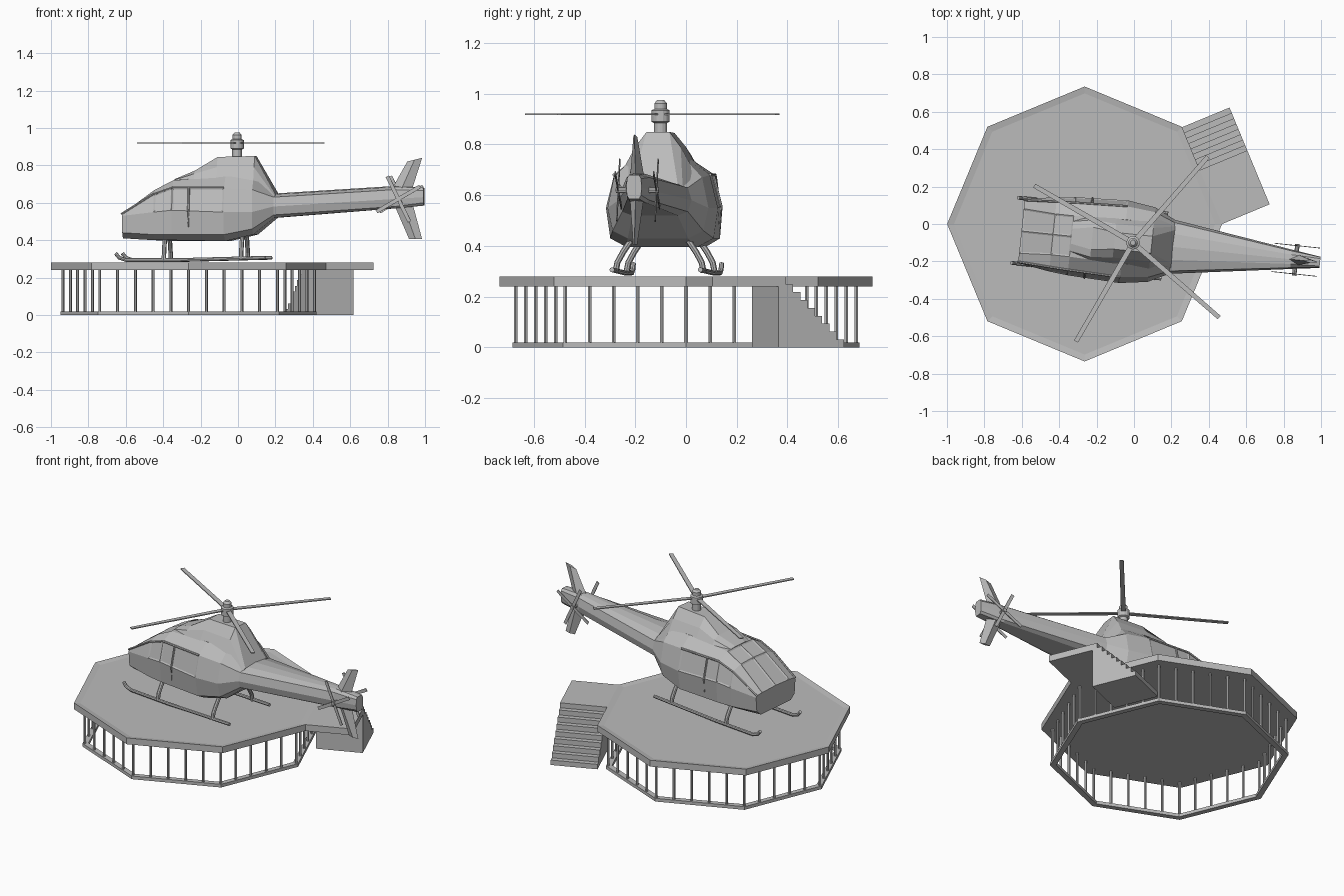
import bpy, bmesh, math
from math import sin, cos, radians, pi
from mathutils import Vector, Matrix

cube = bpy.data.objects.get("Cube")
if cube:
    bpy.data.objects.remove(cube)

# Single material
grey = bpy.data.materials.new("light_grey")
grey.use_nodes = True
GREY = (0.5, 0.5, 0.5, 1)
grey.diffuse_color = GREY
grey.node_tree.nodes["Principled BSDF"].inputs["Base Color"].default_value = GREY


def finish(bm, name, matrix=Matrix()):
    bmesh.ops.recalc_face_normals(bm, faces=bm.faces[:])
    bm.transform(matrix)
    mesh = bpy.data.meshes.new(name)
    bm.to_mesh(mesh)
    bm.free()
    mesh.materials.append(grey)
    ob = bpy.data.objects.new(name, mesh)
    bpy.context.collection.objects.link(ob)
    return ob


def loft(rings, closed=False):
    """Skin equal-sized point rings; cap the ends or close the loop."""
    bm = bmesh.new()
    rows = [[bm.verts.new(p) for p in ring] for ring in rings]
    n = len(rows[0])
    pairs = list(zip(rows, rows[1:])) + ([(rows[-1], rows[0])] if closed else [])
    for a, b in pairs:
        for i in range(n):
            j = (i + 1) % n
            bm.faces.new((a[i], a[j], b[j], b[i]))
    if not closed:
        bm.faces.new(rows[0])
        bm.faces.new(rows[-1])
    bmesh.ops.recalc_face_normals(bm, faces=bm.faces[:])
    return bm


def prism(points, push):
    return loft([points, [Vector(p) + Vector(push) for p in points]])


def tube(path, r, sides=8):
    """Round bar following a path of points."""
    path = [Vector(p) for p in path]
    rings = []
    for i, p in enumerate(path):
        d = path[min(i + 1, len(path) - 1)] - path[max(i - 1, 0)]
        q = d.to_track_quat('Z', 'Y')
        rings.append([p + q @ Vector((r * cos(2 * pi * k / sides), r * sin(2 * pi * k / sides), 0))
                      for k in range(sides)])
    return loft(rings)


def turned(profile, sides=16):
    return loft([[(r * cos(2 * pi * k / sides), r * sin(2 * pi * k / sides), z)
                  for k in range(sides)] for r, z in profile])


# ---------------- Landing pad ----------------
PAD = Vector((-0.264, 0, 0))


def corner(i, r, z=0):
    a = i * pi / 4
    return PAD + Vector((r * cos(a), r * sin(a), z))


# Deck with a raised rim
bm = prism([corner(i, 0.735, 0.24) for i in range(8)], (0, 0, 0.04))
top = max(bm.faces, key=lambda f: f.calc_center_median().z)
bmesh.ops.inset_region(bm, faces=[top], thickness=0.037, depth=0)
for v in top.verts:
    v.co.z -= 0.006
finish(bm, "deck")

# Base ring
finish(loft([[corner(i, r, z) for r, z in ((0.685, 0), (0.685, 0.02), (0.65, 0.02), (0.65, 0))]
             for i in range(8)], closed=True), "base_ring")

# Support posts, five per side
for i in range(8):
    for k in range(5):
        p = corner(i, 0.672).lerp(corner(i + 1, 0.672), k / 5)
        finish(tube([p + Vector((0, 0, 0.01)), p + Vector((0, 0, 0.245))], 0.008, 6), "post")

# Stairs: local x points away from the deck, local y runs along its edge
STAIR = Matrix.Translation(corner(0, 0.735)) @ Matrix.Rotation(radians(22.5), 4, 'Z')
DEPTH, START, STEPS, RUN, RISE = 0.275, 0.281, 9, 0.031, 0.28 / 9
steps = [(0, START, 0), (0, START, 0.28)]
for k in range(STEPS):
    y, z = START + RUN * (k + 1), 0.28 - RISE * k
    steps += [(0, y, z), (0, y, z - RISE)]
finish(prism(steps, (DEPTH, 0, 0)), "stairs", STAIR)
finish(prism([(0, 0, 0.24), (0, START, 0.24), (0, START, 0.28), (0, 0, 0.28)],
             (DEPTH, 0, 0)), "stair_landing", STAIR)

# ---------------- Helicopter: nose at -x, rotor axis at local origin ----------------
HELI = Matrix.Translation((-0.005, -0.1, 0)) @ Matrix.Rotation(radians(-6), 4, 'Z')


def section(u, half, low, high):
    """Mirrored cross-section with centre points at bottom and top."""
    left = [(u, w, z) for w, z in half]
    right = [(u, -w, z) for w, z in reversed(half)]
    return [(u, 0, low)] + left + [(u, 0, high)] + right


# Fuselage: cabin, boom and tail in one skin
hull = [
    section(-0.60, ((.13, .41), (.165, .44), (.172, .53), (.165, .54), (.12, .545)), .41, .55),
    section(-0.43, ((.14, .40), (.19, .43), (.20, .55), (.175, .645), (.11, .67)), .40, .675),
    section(-0.33, ((.14, .40), (.20, .43), (.21, .56), (.18, .68), (.11, .72)), .395, .725),
    section(-0.05, ((.14, .395), (.205, .43), (.222, .55), (.19, .68), (.12, .74)), .395, .75),
    section(0.10, ((.12, .43), (.18, .46), (.20, .55), (.175, .67), (.11, .74)), .43, .75),
    section(0.21, ((.09, .52), (.13, .535), (.145, .58), (.13, .63), (.07, .645)), .52, .65),
    section(0.85, ((.03, .57), (.045, .58), (.052, .62), (.045, .67), (.025, .685)), .57, .69),
    section(1.005, ((.02, .585), (.028, .60), (.03, .63), (.028, .665), (.02, .68)), .585, .68),
]
bm = loft(hull)
# Window panes: windscreen and the shoulder band along the cabin
panes = []
for f in bm.faces:
    c = f.calc_center_median()
    side = abs(c.y) > 0.17 and 0.54 < c.z < 0.65 and -0.5 < c.x < -0.1
    screen = abs(c.y) < 0.08 and c.z > 0.58 and c.x < -0.36
    if len(f.verts) == 4 and (side or screen):
        panes.append(f)
bmesh.ops.inset_individual(bm, faces=panes, thickness=0.012, depth=-0.004)
finish(bm, "fuselage", HELI)

# Engine cowl
cowl = [(-.33, ((.10, .70), (.08, .722), (.04, .727))),
        (-.22, ((.13, .70), (.10, .755), (.06, .772))),
        (-.10, ((.14, .70), (.09, .79), (.045, .845))),
        (.10, ((.14, .70), (.09, .79), (.045, .85))),
        (.215, ((.12, .60), (.11, .635), (.09, .645)))]
finish(loft([section(u, h, h[0][1], h[-1][1]) for u, h in cowl]), "engine_cowl", HELI)

# Cabin frames: door pillar, roof rail and nose edges on both sides
for s in (-1, 1):
    for name, path in (
            ("door_pillar", ((-.24, .203 * s, .47), (-.24, .214 * s, .555), (-.24, .184 * s, .682))),
            ("roof_rail", ((-.43, .176 * s, .646), (-.33, .181 * s, .681), (-.05, .191 * s, .681))),
            ("screen_pillar", ((-.605, .166 * s, .54), (-.43, .176 * s, .648)))):
        finish(tube(path, 0.006, 6), name, HELI)

# Rotor mast, hub and blades
finish(turned(((.026, .83), (.026, .885), (.036, .89), (.036, .935), (.025, .94),
               (.025, .962), (.014, .975))), "rotor_hub", HELI)
for angle in (150, 49, -41, -120):
    turn = Matrix.Translation((-0.005, -0.1, 0.92)) @ Matrix.Rotation(radians(angle), 4, 'Z')
    finish(prism([(0.02, -.014, -.003), (0.61, -.012, -.003), (0.61, .012, -.003),
                  (0.02, .014, -.003)], (0, 0, .006)), "rotor_blade", turn)

# Skids and curved legs
for s in (-1, 1):
    finish(tube([(-.635, .175 * s, .33), (-.615, .175 * s, .306), (-.58, .175 * s, .294),
                 (-.3, .175 * s, .294), (.17, .175 * s, .306)], 0.010), "skid", HELI)
    for u in (-.375, .04):
        finish(tube([(u, .115 * s, .42), (u, .145 * s, .375), (u, .167 * s, .335),
                     (u, .175 * s, .295)], 0.012), "skid_leg", HELI)

# Tail fins, tapering to the tip
for name, root, tip in (("upper_fin", ((.83, .67), (.94, .67)), ((.915, .82), (.995, .84))),
                        ("lower_fin", ((.845, .59), (.945, .59)), ((.925, .405), (.995, .405)))):
    rings = []
    for (a, b), w in ((root, .028), (tip, .008)):
        mid = ((a[0] + b[0]) / 2, (a[1] + b[1]) / 2)
        rings.append([(a[0], 0, a[1]), (mid[0], w, mid[1]), (b[0], 0, b[1]), (mid[0], -w, mid[1])])
    finish(loft(rings), name, HELI)

# Tail rotors on both sides
TAIL = HELI @ Matrix.Translation((0.875, 0, 0.62))
finish(tube([(0, -.085, 0), (0, .085, 0)], 0.012), "tail_rotor_axle", TAIL)
for s in (-1, 1):
    for angle in (30, 116):
        spin = TAIL @ Matrix.Translation((0, .076 * s, 0)) @ Matrix.Rotation(radians(-angle), 4, 'Y')
        finish(prism([(-.135, -.002, -.010), (.135, -.002, -.010), (.135, -.002, .010),
                      (-.135, -.002, .010)], (0, .004, 0)), "tail_rotor_blade", spin)
